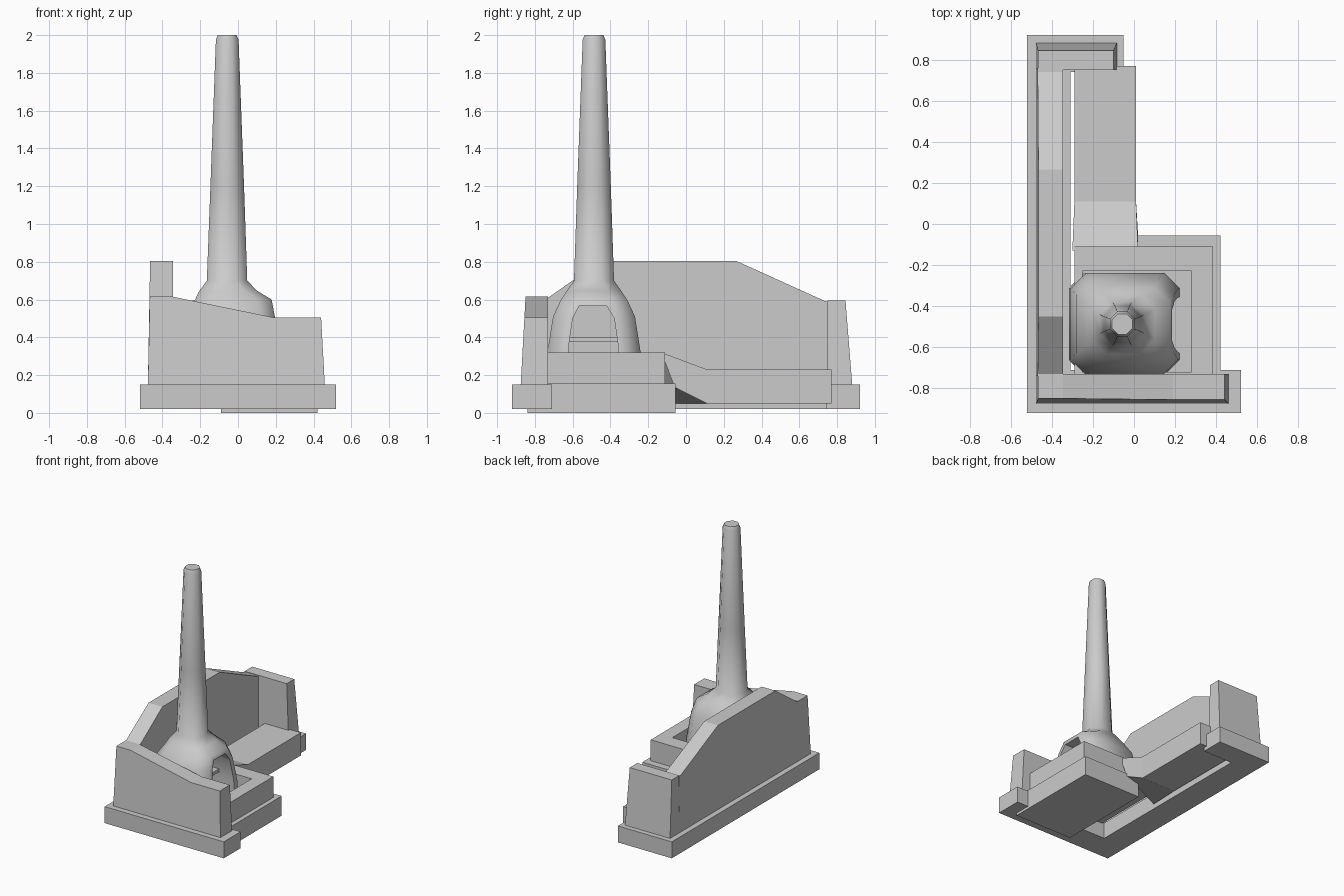
import bpy, bmesh, math

if "Cube" in bpy.data.objects:
    bpy.data.objects.remove(bpy.data.objects["Cube"])


def mesh_object(name, verts, faces):
    me = bpy.data.meshes.new(name)
    me.from_pydata(verts, [], faces)
    bm = bmesh.new()
    bm.from_mesh(me)
    bmesh.ops.recalc_face_normals(bm, faces=bm.faces)
    bm.to_mesh(me)
    bm.free()
    ob = bpy.data.objects.new(name, me)
    bpy.context.collection.objects.link(ob)
    return ob


def loft(name, rings):
    """Closed solid through rings with equal point counts."""
    n = len(rings[0])
    verts = [p for r in rings for p in r]
    faces = [list(range(n)), list(range(len(verts) - n, len(verts)))]
    for k in range(len(rings) - 1):
        for i in range(n):
            j = (i + 1) % n
            faces.append([k*n + i, k*n + j, (k+1)*n + j, (k+1)*n + i])
    return mesh_object(name, verts, faces)


def prism(name, profile, near, far):
    return loft(name, [[near(u, v) for u, v in profile], [far(u, v) for u, v in profile]])


def box(name, x0, x1, y0, y1, z0, z1):
    p = [(x0, y0), (x1, y0), (x1, y1), (x0, y1)]
    return prism(name, p, lambda x, y: (x, y, z0), lambda x, y: (x, y, z1))


def cut(ob, cutter):
    m = ob.modifiers.new("cut", 'BOOLEAN')
    m.object = cutter
    m.solver = 'EXACT'
    bpy.context.view_layer.objects.active = ob
    bpy.ops.object.modifier_apply(modifier=m.name)
    bpy.data.objects.remove(cutter, do_unlink=True)


# U-shaped plinth under the walls
prism("plinth", [(-.52, -.92), (.52, -.92), (.52, -.71), (-.31, -.71),
                 (-.31, .74), (-.05, .74), (-.05, .92), (-.52, .92)],
      lambda x, y: (x, y, .02), lambda x, y: (x, y, .15))

# Perimeter walls with slightly battered outer faces
prism("side_wall", [(-.74, .14), (.76, .14), (.76, .59), (.74, .59), (.265, .805),
                    (-.45, .805), (-.73, .61), (-.74, .61)],
      lambda y, z: (-.477 + (z - .15) * .018, y, z), lambda y, z: (-.345, y, z))
prism("front_wall", [(-.477, .14), (.46, .14), (.44, .505), (.19, .505),
                     (-.345, .615), (-.467, .615)],
      lambda x, z: (x, -.875 + (z - .15) * .055, z), lambda x, z: (x, -.73, z))
prism("back_wall", [(-.477, .14), (-.083, .14), (-.10, .595), (-.467, .595)],
      lambda x, z: (x, .88 - (z - .15) * .08, z), lambda x, z: (x, .75, z))

# Stepped base and hollow rim around the tower
box("base_block", -.09, .42, -.84, -.055, 0, .155)
rim = box("basin_rim", -.29, .385, -.745, -.11, .14, .32)
cut(rim, box("rim_cutter", -.25, .28, -.72, -.23, .21, .5))

# Walkway ramping down to the back
section = [[(-.30, -.13, .32), (.02, -.13, .32), (.02, -.06, .135), (-.30, -.13, .05)],
           [(-.29, .11, .23), (.01, .11, .23), (.01, .11, .05), (-.29, .11, .05)],
           [(-.29, .77, .23), (.01, .77, .23), (.01, .77, .05), (-.29, .77, .05)]]
loft("walkway", section)


# Tower: chamfered-square rings, flaring into a hooded dome
def ring(z, left, right, half, c):
    cx, cy = -.057, -.487
    x0, x1, y0, y1 = cx - left, cx + right, cy - half, cy + half
    return [(x0 + c, y0, z), (x1 - c, y0, z), (x1, y0 + c, z), (x1, y1 - c, z),
            (x1 - c, y1, z), (x0 + c, y1, z), (x0, y1 - c, z), (x0, y0 + c, z)]


tower = loft("tower", [
    ring(.18, .26, .28, .25, .075), ring(.32, .252, .272, .247, .075),
    ring(.51, .225, .252, .217, .075), ring(.60, .17, .235, .175, .075),
    ring(.645, .148, .16, .145, .07), ring(.70, .108, .106, .106, .06),
    ring(1.2, .089, .089, .089, .052), ring(1.975, .06, .06, .06, .035),
    ring(2.0, .05, .05, .05, .029)])

# Arched opening on the right side of the dome
arch = [(-.63, .19), (-.62, .36), (-.60, .50), (-.565, .567),
        (-.42, .567), (-.38, .50), (-.36, .36), (-.355, .19)]
cut(tower, prism("arch_cutter", arch, lambda y, z: (-.13, y, z), lambda y, z: (.4, y, z)))

# Ledge inside the opening
box("niche_ledge", -.14, .09, -.622, -.36, .375, .40)

bpy.ops.object.select_all(action='DESELECT')
tower.select_set(True)
bpy.context.view_layer.objects.active = tower
bpy.ops.object.shade_smooth_by_angle(angle=math.radians(50))
